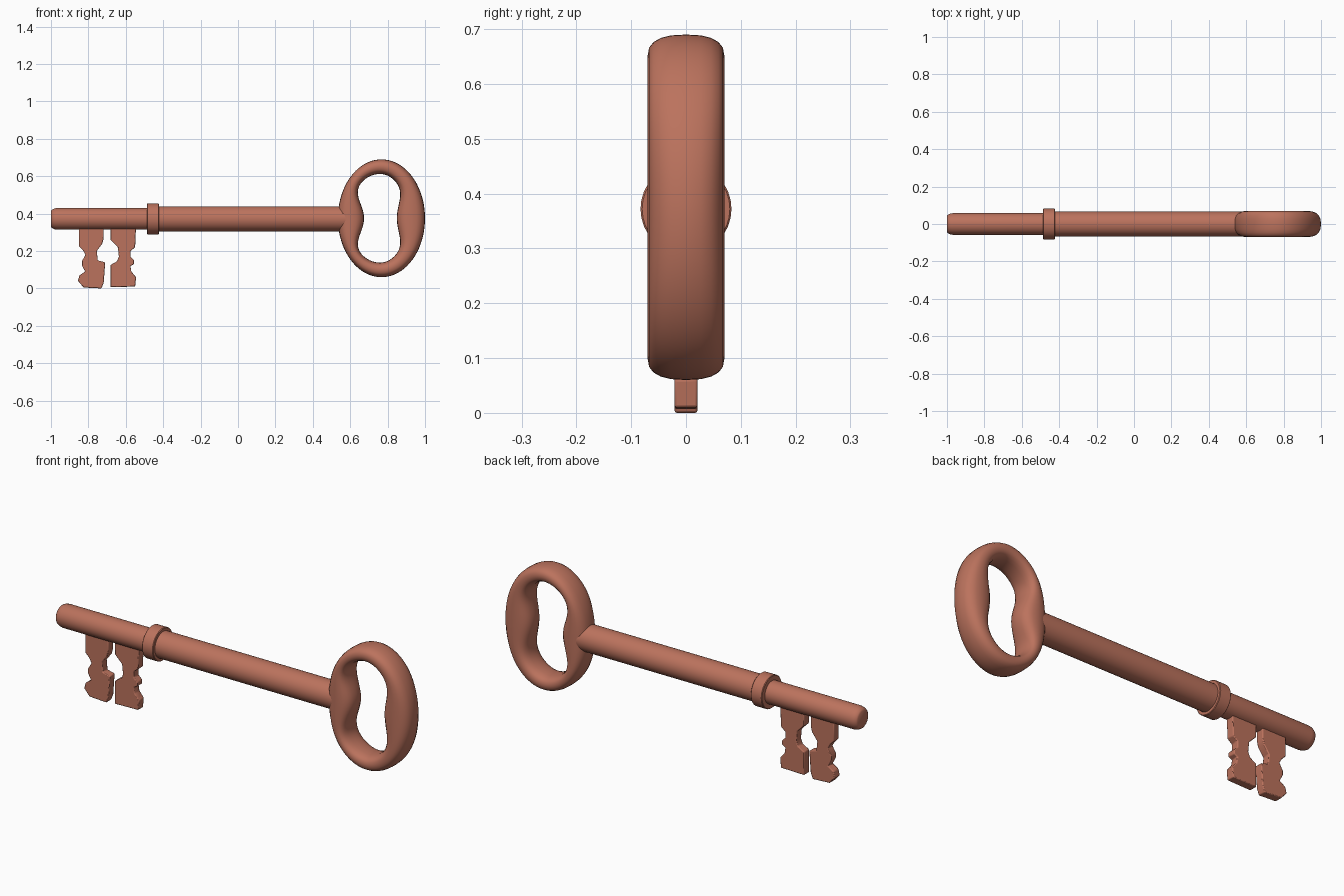
import bpy, bmesh
from math import sin, cos, pi, radians, copysign

if "Cube" in bpy.data.objects:
    bpy.data.objects.remove(bpy.data.objects["Cube"])

AXIS_Z = 0.372
mat = bpy.data.materials.new("copper")
mat.diffuse_color = (0.50, 0.17, 0.11, 1)
mat.use_nodes = True
mat.node_tree.nodes["Principled BSDF"].inputs["Base Color"].default_value = mat.diffuse_color


def finish(name, verts, faces, angle):
    me = bpy.data.meshes.new(name)
    me.from_pydata(verts, [], faces)
    bm = bmesh.new()
    bm.from_mesh(me)
    bmesh.ops.recalc_face_normals(bm, faces=bm.faces)
    bm.to_mesh(me)
    bm.free()
    me.materials.append(mat)
    ob = bpy.data.objects.new(name, me)
    bpy.context.collection.objects.link(ob)
    bpy.ops.object.select_all(action='DESELECT')
    bpy.context.view_layer.objects.active = ob
    ob.select_set(True)
    bpy.ops.object.shade_smooth_by_angle(angle=radians(angle))
    return ob


def turned(name, profile, n=32):
    """Solid of revolution about the key's long axis from (x, radius) points."""
    verts = [(x, r * cos(2 * pi * i / n), AXIS_Z + r * sin(2 * pi * i / n))
             for x, r in profile for i in range(n)]
    faces = [(k * n + i, k * n + (i + 1) % n, (k + 1) * n + (i + 1) % n, (k + 1) * n + i)
             for k in range(len(profile) - 1) for i in range(n)]
    faces += [tuple(range(n)), tuple(range((len(profile) - 1) * n, len(profile) * n))]
    return finish(name, verts, faces, 40)


def plate(name, outline, half=0.021):
    """Flat bit cut from an (x, z) outline."""
    n = len(outline)
    verts = [(x, y, z) for y in (-half, half) for x, z in outline]
    faces = [tuple(range(n)), tuple(range(n, 2 * n))]
    faces += [(i, (i + 1) % n, n + (i + 1) % n, n + i) for i in range(n)]
    ob = finish(name, verts, faces, 35)
    bev = ob.modifiers.new("soft_edges", 'BEVEL')
    bev.width = 0.004
    bev.segments = 2
    return ob


# Shaft: thin rounded tip, collar, thicker stem
turned("shaft_tip", [(-1.0, 0.042), (-0.995, 0.049), (-0.983, 0.055),
                     (-0.968, 0.058), (-0.46, 0.058)])
turned("collar", [(-0.486, 0.08), (-0.483, 0.083), (-0.426, 0.083), (-0.423, 0.08)])
turned("stem", [(-0.45, 0.067), (0.61, 0.067)])

# Bits: two notched plates under the tip
plate("outer_bit", [(-.85, .34), (-.85, .225), (-.83, .205), (-.815, .18), (-.835, .145),
                    (-.835, .125), (-.817, .09), (-.848, .07), (-.856, .04), (-.825, .005),
                    (-.73, 0), (-.718, .03), (-.71, .14), (-.75, .15), (-.755, .2),
                    (-.725, .24), (-.718, .27), (-.718, .34)])
plate("inner_bit", [(-.682, .34), (-.682, .26), (-.642, .22), (-.637, .17), (-.647, .145),
                    (-.682, .125), (-.682, .007), (-.55, .01), (-.545, .06), (-.57, .09),
                    (-.575, .12), (-.555, .13), (-.555, .15), (-.575, .17), (-.575, .2),
                    (-.55, .22), (-.545, .34)])

# Bow: rounded section swept between an oval rim and a pinched hole
N, M = 80, 20
cx, cz = 0.767, 0.375


def power(v, e):
    return copysign(abs(v) ** e, v)


verts, faces = [], []
for i in range(N):
    t = 2 * pi * i / N
    c, s = cos(t), sin(t)
    ox, oz = cx + 0.233 * c, cz + 0.315 * s
    a, k = (0.15, 0.40) if c > 0 else (0.17, 0.5)
    ix, iz = cx - 0.008 + a * c * (1 - k * c ** 6), cz + 0.237 * s
    for j in range(M):
        u = 2 * pi * j / M
        w = 0.5 + 0.5 * power(cos(u), 0.8)
        verts.append((ix + (ox - ix) * w, 0.07 * power(sin(u), 0.8), iz + (oz - iz) * w))
        i2, j2 = (i + 1) % N, (j + 1) % M
        faces.append((i * M + j, i2 * M + j, i2 * M + j2, i * M + j2))
finish("bow", verts, faces, 60)
